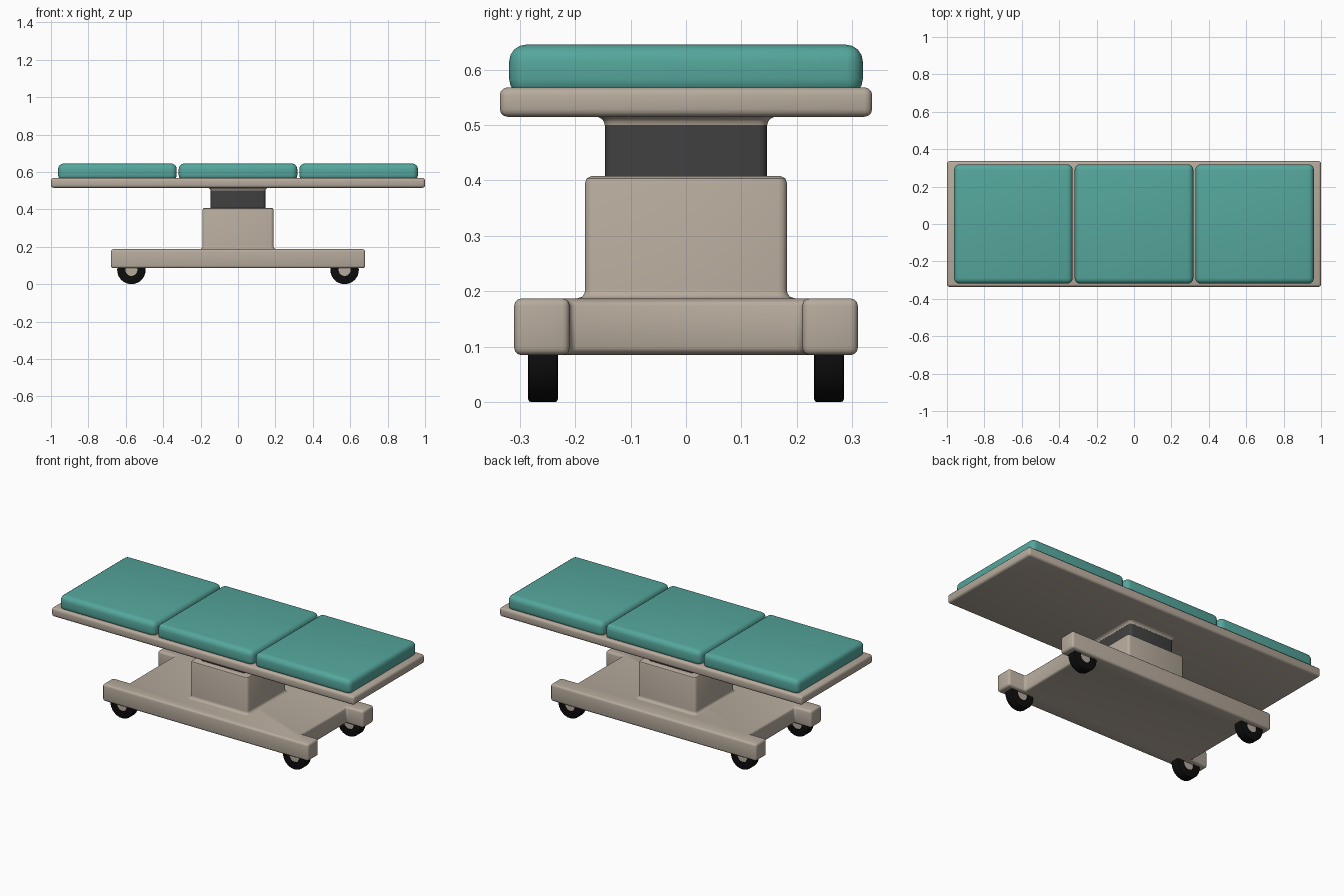
import bpy, bmesh, math
from mathutils import Vector

if "Cube" in bpy.data.objects:
    bpy.data.objects.remove(bpy.data.objects["Cube"])


def material(name, rgb):
    m = bpy.data.materials.new(name)
    m.diffuse_color = (*rgb, 1)
    m.use_nodes = True
    m.node_tree.nodes["Principled BSDF"].inputs["Base Color"].default_value = m.diffuse_color
    return m


BEIGE = material("warm beige", (0.47, 0.405, 0.335))
TEAL = material("teal vinyl", (0.09, 0.385, 0.335))
GREY = material("dark grey", (0.052, 0.052, 0.052))
BLACK = material("black rubber", (0.004, 0.004, 0.004))


def finish(name, bm, mat):
    bmesh.ops.recalc_face_normals(bm, faces=bm.faces[:])
    me = bpy.data.meshes.new(name)
    bm.to_mesh(me)
    bm.free()
    ob = bpy.data.objects.new(name, me)
    bpy.context.collection.objects.link(ob)
    me.materials.append(mat)
    bpy.ops.object.select_all(action='DESELECT')
    bpy.context.view_layer.objects.active = ob
    ob.select_set(True)
    bpy.ops.object.shade_smooth_by_angle(angle=math.radians(40))
    return ob


def slab(name, outline, z0, z1, radius, mat, segments=3):
    """Extruded outline with all sharp edges rounded."""
    bm = bmesh.new()
    face = bm.faces.new([bm.verts.new((x, y, z0)) for x, y in outline])
    geo = bmesh.ops.extrude_face_region(bm, geom=[face])["geom"]
    top = [g for g in geo if isinstance(g, bmesh.types.BMVert)]
    bmesh.ops.translate(bm, verts=top, vec=Vector((0, 0, z1 - z0)))
    bmesh.ops.recalc_face_normals(bm, faces=bm.faces[:])
    bmesh.ops.bevel(bm, geom=bm.edges[:], offset=radius, segments=segments,
                    profile=0.5, affect='EDGES')
    return finish(name, bm, mat)


def rect(x0, x1, y0, y1):
    return [(x0, y0), (x1, y0), (x1, y1), (x0, y1)]


def loft(name, hx, hy, profile, mat, corner=0.015):
    """Rounded rectangular column; profile lists (outset, z)."""
    bm = bmesh.new()
    rings = []
    for out, z in profile:
        r = corner + max(out, -corner + 0.002)
        ring = []
        for k, (sx, sy) in enumerate([(1, 1), (-1, 1), (-1, -1), (1, -1)]):
            for i in range(4):
                a = math.pi / 2 * (k + i / 3)
                ring.append(bm.verts.new((sx * (hx - corner) + r * math.cos(a),
                                          sy * (hy - corner) + r * math.sin(a), z)))
        rings.append(ring)
    for a, b in zip(rings, rings[1:]):
        for i in range(len(a)):
            j = (i + 1) % len(a)
            bm.faces.new((a[i], a[j], b[j], b[i]))
    bm.faces.new(rings[0])
    bm.faces.new(rings[-1])
    return finish(name, bm, mat)


def lathe_y(name, centre, profile, mat, sides=32):
    """Closed ring of (radius, y) points spun around the y axis."""
    bm = bmesh.new()
    cx, cy, cz = centre
    rings = [[bm.verts.new((cx + r * math.cos(2 * math.pi * i / sides), cy + y,
                            cz + r * math.sin(2 * math.pi * i / sides)))
              for i in range(sides)] for r, y in profile]
    for a, b in zip(rings, rings[1:] + rings[:1]):
        for i in range(sides):
            j = (i + 1) % sides
            bm.faces.new((a[i], a[j], b[j], b[i]))
    return finish(name, bm, mat)


# H-shaped base: two long rails joined by a shorter, flush deck
L, W, DX, DY = 0.68, 0.31, 0.57, 0.21
h_outline = [(-L, -W), (L, -W), (L, -DY), (DX, -DY), (DX, DY), (L, DY),
             (L, W), (-L, W), (-L, DY), (-DX, DY), (-DX, -DY), (-L, -DY)]
slab("base", h_outline, 0.085, 0.187, 0.013, BEIGE)

# Lifting column: outer housing, inner sleeve and flared collar under the top
loft("column_housing", 0.19, 0.182,
     [(0.015, 0.182), (0.015, 0.187), (0.006, 0.19), (0.001, 0.196), (0, 0.204),
      (0, 0.396), (-0.003, 0.404), (-0.011, 0.408)], BEIGE)
loft("column_sleeve", 0.146, 0.146, [(0, 0.40), (0, 0.505)], GREY)
loft("column_collar", 0.146, 0.146,
     [(0.0005, 0.5), (0.002, 0.506), (0.006, 0.511), (0.014, 0.515), (0.014, 0.52)], BEIGE)

# Table top and three cushions
slab("table_frame", rect(-1, 1, -0.336, 0.336), 0.515, 0.568, 0.014, BEIGE)
for label, x in (("left", -0.645), ("middle", 0), ("right", 0.645)):
    slab(label + "_cushion", rect(x - 0.317, x + 0.317, -0.319, 0.319),
         0.553, 0.645, 0.03, TEAL, 4)

# Casters: rubber tyre around a slightly recessed hub
for sx, end in ((-1, "left"), (1, "right")):
    for sy, side in ((-1, "front"), (1, "back")):
        c = (sx * 0.57, sy * 0.258, 0.076)
        h = 0.027
        lathe_y(f"{side}_{end}_tyre", c,
                [(0.032, -h), (0.07, -h), (0.0745, -h + 0.002), (0.076, -h + 0.006),
                 (0.076, h - 0.006), (0.0745, h - 0.002), (0.07, h), (0.032, h)], BLACK)
        lathe_y(f"{side}_{end}_hub", c,
                [(0.0005, -h + 0.003), (0.033, -h + 0.003),
                 (0.033, h - 0.003), (0.0005, h - 0.003)], BEIGE)
